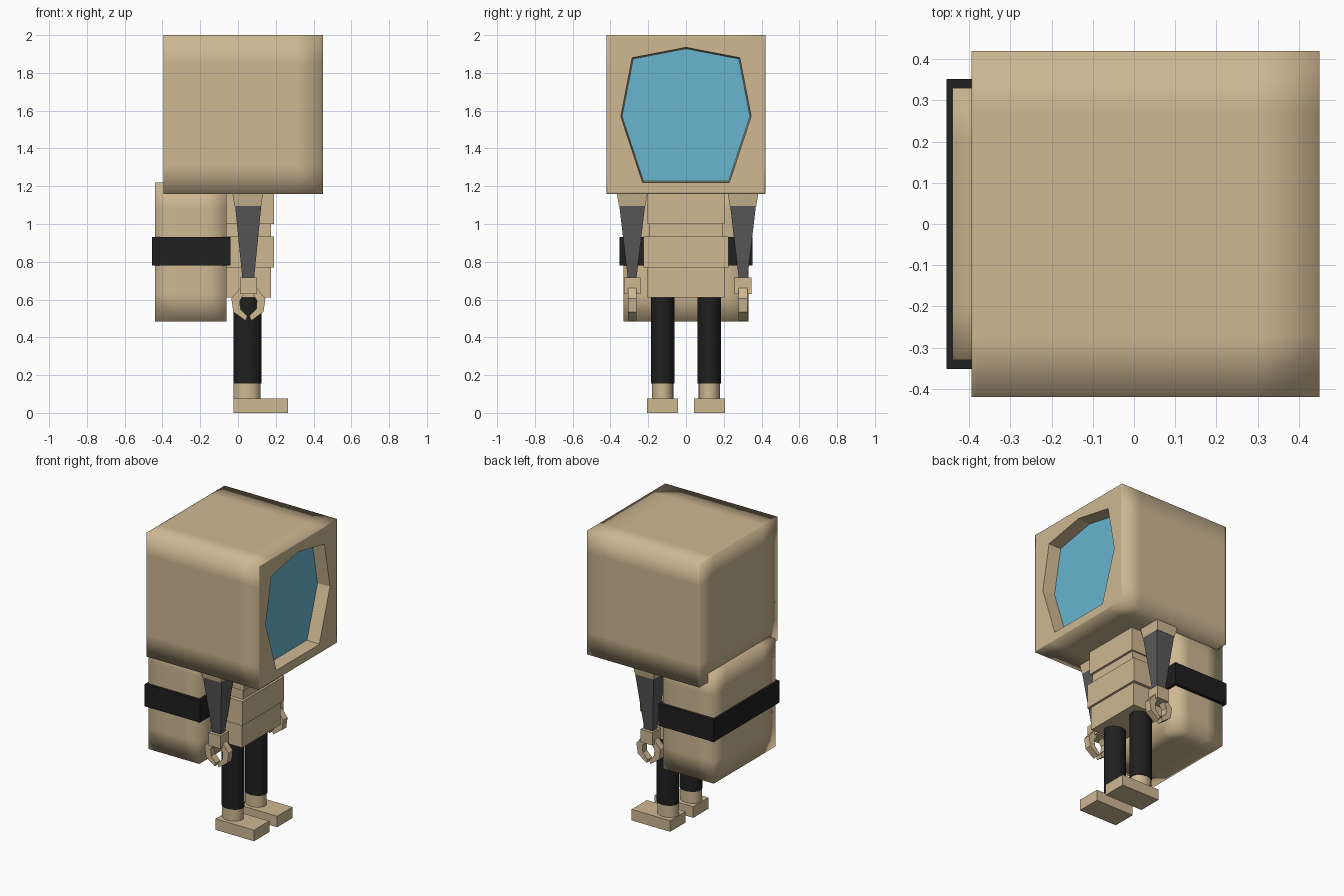
import bpy, bmesh
from mathutils import Vector, Matrix

if "Cube" in bpy.data.objects:
    bpy.data.objects.remove(bpy.data.objects["Cube"], do_unlink=True)


def material(name, rgb):
    m = bpy.data.materials.new(name)
    m.use_nodes = True
    colour = (*rgb, 1)
    m.diffuse_color = colour
    m.node_tree.nodes["Principled BSDF"].inputs["Base Color"].default_value = colour
    return m


TAN = material("tan", (0.62, 0.48, 0.29))
BLUE = material("visor blue", (0.135, 0.46, 0.62))
GREY = material("dark grey", (0.1, 0.1, 0.1))
BLACK = material("black", (0.014, 0.014, 0.014))


def finish(name, bm, mat):
    me = bpy.data.meshes.new(name)
    bm.to_mesh(me)
    bm.free()
    me.materials.append(mat)
    ob = bpy.data.objects.new(name, me)
    bpy.context.collection.objects.link(ob)
    return ob


def box_mesh(x, y, z):
    lo, hi = Vector((x[0], y[0], z[0])), Vector((x[1], y[1], z[1]))
    bm = bmesh.new()
    bmesh.ops.create_cube(bm, size=1)
    for v in bm.verts:
        v.co = (lo + hi) / 2 + Vector(a * b for a, b in zip(v.co, hi - lo))
    return bm


def box(name, x, y, z, mat):
    return finish(name, box_mesh(x, y, z), mat)


def soft_box_mesh(x, y, z, cuts):
    """Square-edged box with support loops, shaded softly across its edges."""
    bm = box_mesh(x, y, z)
    for axis, values in enumerate(cuts):
        for value in values:
            co, no = Vector(), Vector()
            co[axis], no[axis] = value, 1
            bmesh.ops.bisect_plane(bm, geom=bm.verts[:] + bm.edges[:] + bm.faces[:],
                                   plane_co=co, plane_no=no)
    for f in bm.faces:
        f.smooth = True
    return bm


def taper(name, cx, cy, z0, z1, bottom, top, mat, sides=4):
    """Frustum: four flat sides, or a smooth oval column with more sides."""
    bm = bmesh.new()
    square = sides == 4
    turn = Matrix.Rotation(0.7853982 if square else 0, 4, 'Z')
    radius = 0.7071068 if square else 0.5
    bmesh.ops.create_cone(bm, cap_ends=True, segments=sides, radius1=radius,
                          radius2=radius, depth=1, matrix=turn)
    for v in bm.verts:
        up = v.co.z > 0
        w, d = top if up else bottom
        v.co = (cx + v.co.x * w, cy + v.co.y * d, z1 if up else z0)
    for f in bm.faces:
        f.smooth = not square and len(f.verts) == 4
    for e in bm.edges:
        e.smooth = not square and abs(e.verts[0].co.z - e.verts[1].co.z) > 0.01
    return finish(name, bm, mat)


def prism(name, profile, y0, y1, mat):
    bm = bmesh.new()
    face = bm.faces.new([bm.verts.new((x, y0, z)) for x, z in profile])
    ext = bmesh.ops.extrude_face_region(bm, geom=[face])
    for v in ext["geom"]:
        if isinstance(v, bmesh.types.BMVert):
            v.co.y = y1
    bmesh.ops.recalc_face_normals(bm, faces=bm.faces)
    return finish(name, bm, mat)


# Helmet: open the face side, then fill it around a recessed opening
half = [(0, 1.935), (0.285, 1.88), (0.345, 1.57), (0.23, 1.22)]
outline = half + [(-y, z) for y, z in reversed(half[1:])]
bm = soft_box_mesh((-0.395, 0.45), (-0.42, 0.42), (1.16, 2.0),
                   ((-0.38, 0.3), (-0.27, 0.27), (1.31, 1.85)))
bm.normal_update()
bmesh.ops.delete(bm, geom=[f for f in bm.faces if f.normal.x > 0.9], context='FACES')
rim = [e for e in bm.edges if e.is_boundary]
ring = bmesh.ops.extrude_edge_only(bm, edges=rim)["geom"]
for v in [g for g in ring if isinstance(g, bmesh.types.BMVert)]:
    v.co.y *= 0.975
    v.co.z = 1.58 + (v.co.z - 1.58) * 0.975
border = [g for g in ring if isinstance(g, bmesh.types.BMEdge)]
front = [bm.verts.new((0.45, y, z)) for y, z in outline]
back = [bm.verts.new((0.36, y * 0.98, 1.58 + (z - 1.58) * 0.98)) for y, z in outline]
n = len(outline)
opening = [bm.edges.new((front[i], front[(i + 1) % n])) for i in range(n)]
bmesh.ops.triangle_fill(bm, use_beauty=True, use_dissolve=False,
                        edges=border + opening, normal=(1, 0, 0))
for i in range(n):
    j = (i + 1) % n
    bm.faces.new((front[i], front[j], back[j], back[i]))
bmesh.ops.recalc_face_normals(bm, faces=bm.faces)
for f in bm.faces:
    f.smooth = not any(v in back for v in f.verts)
for e in opening:
    e.smooth = False
finish("helmet", bm, TAN)

# Visor pane
bm = bmesh.new()
pane = bm.faces.new([bm.verts.new((0.361, y * 0.985, 1.58 + (z - 1.58) * 0.985))
                     for y, z in outline])
bm.normal_update()
if pane.normal.x < 0:
    pane.normal_flip()
finish("visor", bm, BLUE)

# Backpack and its strap
finish("backpack", soft_box_mesh((-0.44, -0.06), (-0.33, 0.33), (0.485, 1.22),
                                 ((-0.32, -0.17), (-0.2, 0.2), (0.63, 1.08))), TAN)
box("backpack_strap", (-0.455, -0.04), (-0.352, 0.352), (0.78, 0.93), BLACK)

# Torso segments
box("chest", (-0.06, 0.19), (-0.205, 0.205), (1.0, 1.18), TAN)
box("waist_groove", (-0.06, 0.175), (-0.195, 0.195), (0.93, 1.0), TAN)
box("belly", (-0.06, 0.19), (-0.225, 0.225), (0.77, 0.935), TAN)
box("hips", (-0.06, 0.175), (-0.205, 0.205), (0.61, 0.77), TAN)

claw = [(0.01, 0.66), (-0.035, 0.605), (-0.025, 0.535), (0.04, 0.488),
        (0.05, 0.512), (0.013, 0.55), (0.01, 0.595), (0.035, 0.635)]

for side, s, arm_y in (("left", 1, 0.302), ("right", -1, -0.285)):
    # Leg and foot
    y = 0.124 * s
    taper(side + "_leg", 0.05, y, 0.155, 0.62, (0.148, 0.124), (0.148, 0.124), BLACK, 20)
    taper(side + "_ankle", 0.048, y, 0.07, 0.157, (0.142, 0.114), (0.142, 0.114), TAN, 20)
    box(side + "_foot", (-0.025, 0.265), (y - 0.082, y + 0.082), (0, 0.075), TAN)

    # Arm
    taper(side + "_shoulder", 0.052, arm_y, 1.095, 1.17, (0.14, 0.14), (0.165, 0.165), TAN)
    taper(side + "_arm", 0.054, arm_y, 0.71, 1.096, (0.062, 0.045), (0.138, 0.136), GREY)
    taper(side + "_wrist", 0.055, arm_y, 0.63, 0.717, (0.09, 0.088), (0.09, 0.088), TAN)

    # Pair of hooked claws
    for where, points in (("rear", claw), ("front", [(0.11 - x, z) for x, z in claw])):
        prism(f"{side}_{where}_claw", points, arm_y - 0.023, arm_y + 0.023, TAN)
